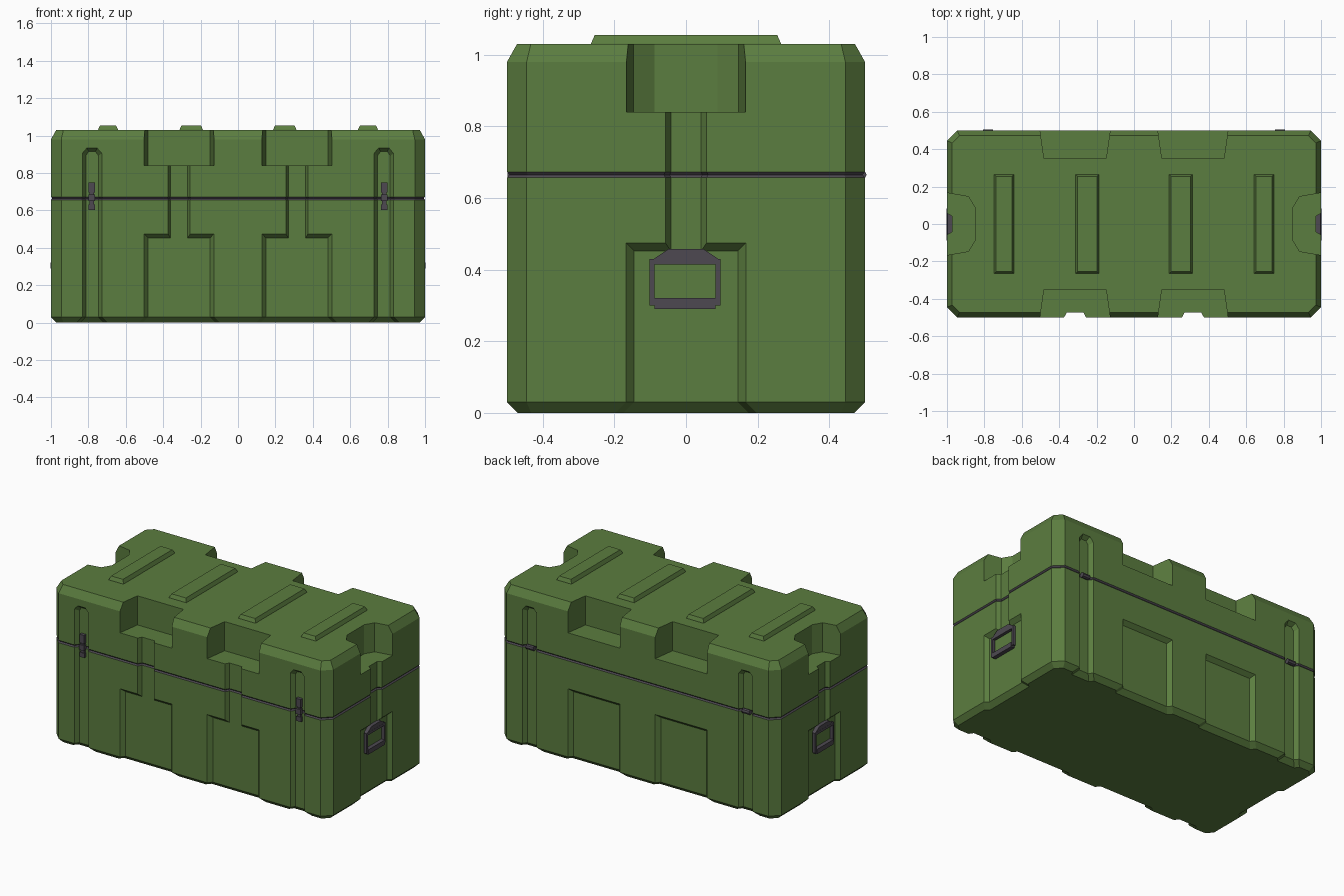
import bpy, bmesh, math
from mathutils import Vector

if "Cube" in bpy.data.objects:
    bpy.data.objects.remove(bpy.data.objects["Cube"])


def material(name, rgb):
    m = bpy.data.materials.new(name)
    m.diffuse_color = (*rgb, 1)
    m.use_nodes = True
    m.node_tree.nodes["Principled BSDF"].inputs["Base Color"].default_value = m.diffuse_color
    return m


GREEN = material("olive_green", (0.105, 0.205, 0.05))
DARK = material("dark_grey", (0.075, 0.066, 0.082))
D = 0.026          # depth of the side recesses
E = 0.02           # how far cutters stick out of the wall


def make(name, verts, faces, mat=None):
    me = bpy.data.meshes.new(name)
    me.from_pydata([tuple(v) for v in verts], [], faces)
    bm = bmesh.new()
    bm.from_mesh(me)
    bmesh.ops.recalc_face_normals(bm, faces=bm.faces)
    bm.to_mesh(me)
    bm.free()
    ob = bpy.data.objects.new(name, me)
    bpy.context.collection.objects.link(ob)
    if mat:
        me.materials.append(mat)
    return ob


def loft(name, rings, mat=None):
    n = len(rings[0])
    verts = [p for r in rings for p in r]
    faces = [list(range(n)), list(range(len(verts) - n, len(verts)))]
    for k in range(len(rings) - 1):
        for i in range(n):
            j = (i + 1) % n
            faces.append([k * n + i, k * n + j, k * n + n + j, k * n + n + i])
    return make(name, verts, faces, mat)


def box(name, x0, x1, y0, y1, z0, z1, mat=DARK):
    ring = [(x0, y0), (x1, y0), (x1, y1), (x0, y1)]
    return loft(name, [[(x, y, z) for x, y in ring] for z in (z0, z1)], mat)


# Each wall maps (position along wall, depth inwards, height) to world space
WALLS = {
    "front": lambda u, d, z: (u, -0.5 + d, z),
    "back": lambda u, d, z: (u, 0.5 - d, z),
    "right": lambda u, d, z: (1 - d, u, z),
    "left": lambda u, d, z: (-1 + d, u, z),
}
cutters = []


def recess(wall, c, outer, inner):
    """Sloped recess open at the flared bottom; half outlines from the bottom up."""
    f = 0.04
    place = WALLS[wall]

    def outline(half, d):
        full = [(-u, d, z) for u, z in half] + [(u, d, z) for u, z in reversed(half)]
        w = half[0][0] + f
        return [(-w, d + f, -0.01)] + full + [(w, d + f, -0.01)]

    k = E / D
    ext = [(a + (a - p) * k, b + (b - q) * k) for (a, b), (p, q) in zip(outer, inner)]
    pts = outline(ext, -E) + outline(inner, D)
    n = len(pts) // 2
    faces = [[i, (i + 1) % n, n + (i + 1) % n, n + i] for i in range(n)]
    for s in (0, n):
        faces += [[s, s + 1, s + n - 2, s + n - 1], list(range(s + 1, s + n - 1))]
    cutters.append(make("recess_cutter", [place(u + c, d, z) for u, d, z in pts], faces))


def slot(wall, c, half, z0, z1):
    """Prism cut from a half plan outline of (half width, depth)."""
    plan = [(-u, d) for u, d in half] + [(u, d) for u, d in reversed(half)]
    rings = [[WALLS[wall](u + c, d, z) for u, d in plan] for z in (z0, z1)]
    cutters.append(loft("slot_cutter", rings))


# Case body: chamfered box
def ring(inset, z, c=0.055):
    x, y = 1 - inset, 0.5 - inset
    c -= inset * 0.586
    q = [(x, y - c), (x - c, y), (-x + c, y), (-x, y - c),
         (-x, -y + c), (-x + c, -y), (x - c, -y), (x, -y + c)]
    return [(a, b, z) for a, b in q]


body = loft("case_body", [ring(0.03, 0), ring(0, 0.03), ring(0, 0.98), ring(0.028, 1.03)], GREEN)
body.data.materials.append(DARK)

# Recesses, stacking notches and channels on the long walls
for wall in ("front", "back"):
    for s in (-1, 1):
        recess(wall, s * 0.315, [(0.187, 0.03), (0.187, 0.475)], [(0.165, 0.03), (0.165, 0.452)])
        slot(wall, s * 0.315, [(0.19, -E), (0.166, 0.15)], 0.84, 1.2)
        recess(wall, s * 0.78, [(0.052, 0.03), (0.052, 0.905), (0.027, 0.935)],
               [(0.034, 0.03), (0.034, 0.893), (0.018, 0.915)])
        if wall == "front":
            slot(wall, s * 0.315, [(0.07, -E), (0.045, D)], 0.44, 0.86)

# The same on the ends
for wall in ("left", "right"):
    recess(wall, 0, [(0.167, 0.03), (0.167, 0.475)], [(0.145, 0.03), (0.145, 0.452)])
    slot(wall, 0, [(0.17, -E), (0.146, 0.115), (0.088, 0.15)], 0.84, 1.2)
    slot(wall, 0, [(0.07, -E), (0.042, D)], 0.44, 0.86)

for c in cutters:
    c.hide_render = True
    m = body.modifiers.new("cut", 'BOOLEAN')
    m.operation = 'DIFFERENCE'
    m.solver = 'EXACT'
    m.object = c
dg = bpy.context.evaluated_depsgraph_get()
cut = bpy.data.meshes.new_from_object(body.evaluated_get(dg))
body.modifiers.clear()
body.data = cut
for c in cutters:
    bpy.data.objects.remove(c)
cut.materials.clear()
cut.materials.append(GREEN)
cut.materials.append(DARK)

# Dark V-shaped seam between base and lid
bm = bmesh.new()
bm.from_mesh(cut)
for z in (0.657, 0.665, 0.673):
    bmesh.ops.bisect_plane(bm, geom=bm.verts[:] + bm.edges[:] + bm.faces[:], dist=1e-5,
                           plane_co=(0, 0, z), plane_no=(0, 0, 1))
bm.normal_update()
for f in bm.faces:
    f.material_index = 1 if 0.656 < f.calc_center_median().z < 0.674 else 0
mid = [(v, v.normal.copy()) for v in bm.verts if abs(v.co.z - 0.665) < 1e-4]
for v, n in mid:
    v.co -= Vector((n.x, n.y, 0)) * 0.008
bm.to_mesh(cut)
bm.free()

# Raised ribs on the lid
for x, w in ((-0.695, 0.053), (-0.25, 0.062), (0.25, 0.062), (0.695, 0.053)):
    rings = []
    for z, i in ((1.02, 0), (1.032, 0), (1.055, 0.01)):
        a, b = w - i, 0.265 - i
        rings.append([(x - a, -b, z), (x + a, -b, z), (x + a, b, z), (x - a, b, z)])
    loft("lid_rib", rings, GREEN)

for s in (-1, 1):
    # Latches on the front
    x = s * 0.782
    box("latch_plate", x - 0.012, x + 0.012, -0.488, -0.472, 0.61, 0.745)
    box("latch_hook", x - 0.017, x + 0.017, -0.495, -0.472, 0.695, 0.75)
    box("latch_lever", x - 0.017, x + 0.017, -0.498, -0.472, 0.65, 0.685)
    box("latch_foot", x - 0.017, x + 0.017, -0.492, -0.472, 0.602, 0.632)

    # Hinge barrels on the back
    circle = [(0.488 + 0.016 * math.cos(i * math.pi / 4), 0.665 + 0.016 * math.sin(i * math.pi / 4))
              for i in range(8)]
    loft("hinge", [[(s * 0.78 + e, y, z) for y, z in circle] for e in (-0.026, 0.026)], DARK)

    # Carrying handles on the ends
    xs = sorted((s * 0.972, s * 0.998))
    bracket = [(-0.09, 0.43), (0.09, 0.43), (0.05, 0.457), (-0.05, 0.457)]
    loft("handle_bracket", [[(x, y, z) for y, z in bracket] for x in xs], DARK)
    bars = sorted((s * 0.98, s * 0.999))
    box("handle_top_bar", *bars, -0.102, 0.096, 0.414, 0.43)
    box("handle_side_bar", *bars, -0.102, -0.088, 0.3, 0.42)
    box("handle_side_bar", *bars, 0.082, 0.096, 0.3, 0.42)
    box("handle_grip", *sorted((s * 0.977, s * 1.003)), -0.088, 0.082, 0.29, 0.321)
